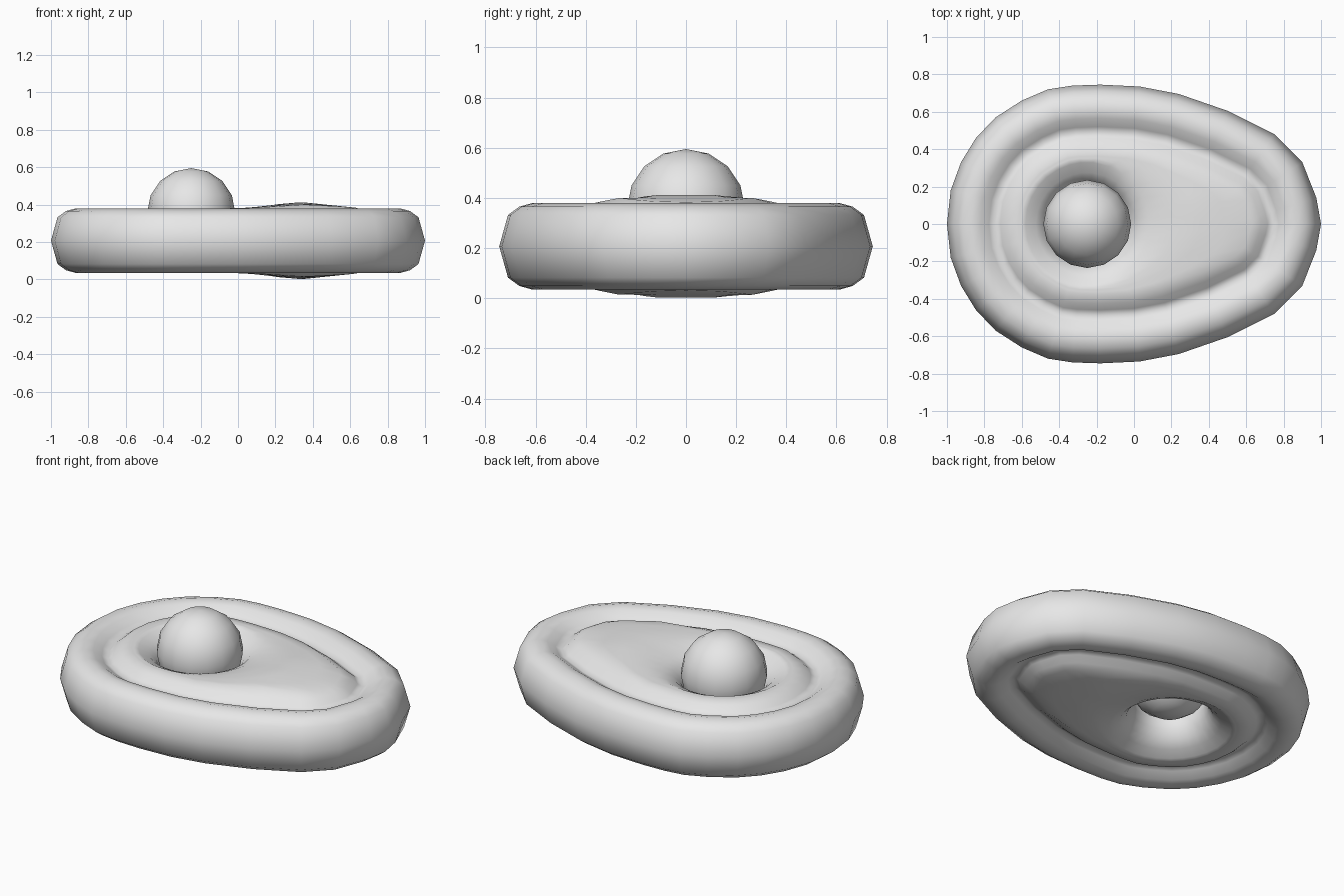
import bpy, bmesh, math
from mathutils import Vector

cube = bpy.data.objects.get("Cube")
if cube:
    bpy.data.objects.remove(cube, do_unlink=True)

MID = 0.207                      # height of the symmetry plane
HOLE = Vector((-0.25, 0.0))      # centre of the hole and ball

grey = bpy.data.materials.new("plain_grey")
grey.use_nodes = True
colour = (0.8, 0.8, 0.8, 1)
grey.diffuse_color = colour
grey.node_tree.nodes["Principled BSDF"].inputs["Base Color"].default_value = colour


def finish(name, bm):
    bmesh.ops.recalc_face_normals(bm, faces=bm.faces)
    mesh = bpy.data.meshes.new(name)
    bm.to_mesh(mesh)
    bm.free()
    mesh.materials.append(grey)
    for p in mesh.polygons:
        p.use_smooth = True
    obj = bpy.data.objects.new(name, mesh)
    bpy.context.collection.objects.link(obj)
    return obj


# Egg-shaped outline: half of it, then mirrored
half = [(-1, 0), (-.98, .18), (-.925, .33), (-.845, .46), (-.74, .57), (-.6, .66),
        (-.46, .72), (-.33, .74), (-.18, .745), (.03, .735), (.24, .695), (.5, .605),
        (.75, .48), (.9, .33), (.975, .14), (1, 0)]
outline = [Vector(p) for p in half] + [Vector((x, -y)) for x, y in half[-2:0:-1]]
count = len(outline)


def inset(d):
    ring = []
    for i, p in enumerate(outline):
        t = (outline[(i + 1) % count] - outline[i - 1]).normalized()
        ring.append(p + Vector((t.y, -t.x)) * d)
    return ring


def circle(r):
    return [HOLE + (p - HOLE).normalized() * r for p in outline]


def blend(a, b, t):
    return [p.lerp(q, t) for p, q in zip(a, b)]


def swell(p):
    # the plate thickens towards the narrow end
    return 0.035 * max(0, 1 - abs(p.x - 0.33) / 0.34) * max(0, 1 - (p.y / 0.45) ** 2)


# Rim, groove, plate and hole wall as rings with half-thicknesses
rings = [(inset(d), h) for d, h in [(.035, .125), (.08, .158), (.13, .172), (.18, .16),
                                    (.225, .13), (.255, .112), (.285, .13), (.32, .16)]]
plate_edge, hole_edge = inset(.37), circle(.33)
rings += [(blend(plate_edge, hole_edge, t), .172) for t in (0, .25, .5, .75)]
rings += [(circle(r), h) for r, h in [(.33, .165), (.275, .14), (.235, .1), (.21, .05)]]

bm = bmesh.new()


def add_ring(ring, height, sign):
    return [bm.verts.new((p.x, p.y, MID + sign * (height + (swell(p) if height > .17 else 0))))
            for p in ring]


def bridge(a, b):
    for i in range(count):
        j = (i + 1) % count
        bm.faces.new((a[i], a[j], b[j], b[i]))


equator = add_ring(outline, 0, 1)
throat = add_ring(circle(.2), 0, 1)
for sign in (1, -1):
    previous = equator
    for ring, height in rings:
        current = add_ring(ring, height, sign)
        bridge(previous, current)
        previous = current
    bridge(previous, throat)
finish("egg_shaped_disc", bm)

# Ball resting in the hole
bm = bmesh.new()
bmesh.ops.create_uvsphere(bm, u_segments=16, v_segments=8, radius=0.235)
ball = finish("ball", bm)
ball.location = (HOLE.x, HOLE.y, 0.36)
